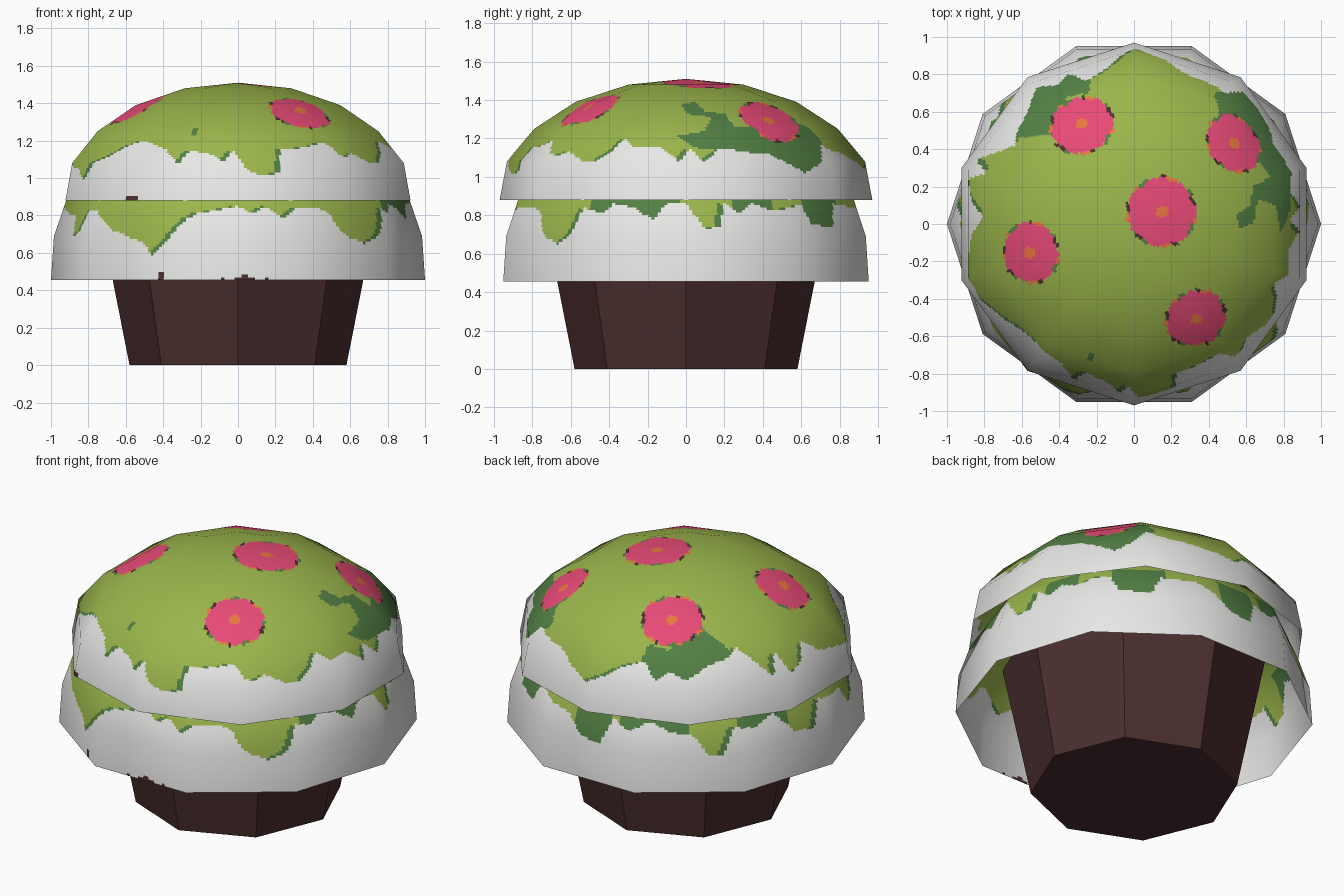
import bpy, bmesh, math
from mathutils import Vector

if "Cube" in bpy.data.objects:
    bpy.data.objects.remove(bpy.data.objects["Cube"])

# ---- materials -------------------------------------------------------------
def mat(name, r, g, b):
    m = bpy.data.materials.new(name)
    lin = lambda c: (c / 255 / 12.92) if c < 11 else ((c / 255 + 0.055) / 1.055) ** 2.4
    m.diffuse_color = (lin(r), lin(g), lin(b), 1)
    m.use_nodes = True
    m.node_tree.nodes["Principled BSDF"].inputs["Base Color"].default_value = m.diffuse_color
    return m

MATS = [mat("white", 241, 241, 240), mat("leaf_green", 154, 181, 75),
        mat("dark_green", 82, 128, 68), mat("flower_pink", 233, 75, 120),
        mat("flower_orange", 232, 120, 60), mat("dark_brown", 76, 46, 47)]
WHITE, LEAF, DARK, PINK, ORANGE, BROWN = range(6)

# ---- painted drip outlines: (angle in degrees, height of the edge) -----------
UPPER_DRIP = [(-154, .98), (-150, 1.08), (-143, 1.12), (-136, 1.17), (-127, 1.20), (-117, 1.15),
    (-111, 1.07), (-108, 1.15), (-98, 1.12), (-95, 1.08), (-92, 1.15), (-89, 1.09), (-86, 1.03),
    (-80, 1.015), (-76, 1.03), (-74, 1.15), (-63, 1.165), (-56, 1.19), (-53, 1.13), (-50, 1.11),
    (-45, 1.13), (-37, 1.08), (-32, 1.08), (-27, 1.13), (-23, 1.2), (-18, 1.15), (-9, 1.15),
    (-2, 1.08), (1, 1.15), (6, 1.08), (12, 1.15), (20, 1.13), (30, 1.12), (37, 1.07), (43, 1.02),
    (50, 1.07), (55, 1.17), (60, 1.14), (70, 1.13), (80, 1.08), (88, 1.04), (95, 1.10), (100, 1.14),
    (108, 1.18), (114, 1.1), (119, 1.15), (125, 1.12), (133, 1.17), (143, 1.20), (146, 1.24),
    (150, 1.2), (158, 1.08), (161, 1.2), (165, 1.08), (172, 1.1), (177, 1.18), (184, 1.1),
    (191, 1.08), (196, 1.07), (202, 1.05)]
LOWER_DRIP = [(-160, .68), (-155, .72), (-151, .83), (-144, .83), (-137, .73), (-129, .69),
    (-123, .66), (-119, .59), (-115, .64), (-112, .69), (-107, .78), (-104, .81), (-97, .83),
    (-90, .85), (-85, .81), (-80, .85), (-75, .78), (-70, .84), (-62, .84), (-57, .81), (-53, .7),
    (-45, .65), (-38, .7), (-35, .84), (-28, .81), (-25, .86), (-18, .84), (-11, .78), (-6, .86),
    (0, .86), (6, .73), (11, .74), (13, .86), (18, .81), (23, .86), (31, .82), (41, .86), (45, .75),
    (56, .74), (60, .86), (70, .84), (80, .80), (86, .70), (94, .69), (98, .84), (105, .8),
    (112, .86), (120, .80), (128, .78), (133, .67), (138, .68), (142, .83), (150, .8), (158, .85),
    (166, .72), (174, .70), (178, .85), (190, .8), (196, .80)]

def drip_table(pts):
    """Half-degree lookup table of a periodic outline."""
    pts = pts + [(pts[0][0] + 360, pts[0][1])]
    table = [0] * 720
    for (a, za), (b, zb) in zip(pts, pts[1:]):
        for h in range(2 * a, 2 * b):
            table[h % 720] = za + (zb - za) * (h / 2 - a) / (b - a)
    return table

def drip_colour(table, ang, z):
    """White below the outline, a dark edge on one side of each drip."""
    i = int(round(ang * 2))
    if z < table[i % 720]:
        return WHITE
    return DARK if z < table[(i + 4) % 720] else LEAF

def in_poly(x, y, poly):
    inside = False
    for (ax, ay), (bx, by) in zip(poly, poly[1:] + poly[:1]):
        if (ay > y) != (by > y) and x < (bx - ax) * (y - ay) / (by - ay) + ax:
            inside = not inside
    return inside

# ---- dark leaf patches (plan outlines) and flowers ----------------------------
PATCHES = [[(.43, .69), (.58, .82), (.74, .66), (.9, .35), (.92, .2), (.84, .17), (.83, .05),
            (.78, -.04), (.76, .10), (.66, .13), (.64, .01), (.56, -.03), (.55, .05), (.62, .10),
            (.64, .21), (.74, .25), (.68, .32), (.48, .50)],
           [(-.62, .46), (-.64, .66), (-.48, .85), (-.22, .92), (-.24, .70), (-.36, .68), (-.40, .48)]]
FLOWERS = [(.15, .065, 1.50, .185), (.54, .435, 1.30, .165), (-.28, .535, 1.36, .17),
           (-.56, -.155, 1.38, .165), (.335, -.51, 1.36, .165)]

def upper_colour(c, ang):
    for x, y, z, r in FLOWERS:
        d = (c - Vector((x, y, z))).length
        if d < r * 1.12:
            phi = math.atan2(c.y - y, c.x - x)
            edge = r * (.97 + .05 * math.cos(7 * phi))
            if d < .032:
                return ORANGE
            if d < edge:
                return PINK
            if d < edge + .018 and math.cos(7 * phi) < .2:
                return (BROWN, DARK, ORANGE)[int((phi + 4) * 2.2) % 3]
    if c.z < .9 and -129 < ang < -124:
        return BROWN
    if math.hypot(c.x + .23, c.y + .71) < .02:
        return DARK
    col = drip_colour(UPPER_T, ang, c.z)
    if col == LEAF and any(in_poly(c.x, c.y, p) for p in PATCHES):
        return DARK
    return col

DARK_ARCS = [(-33, -2), (16, 30), (42, 62), (82, 98), (101, 126), (143, 164)]

def lower_colour(c, ang):
    if c.y < 0 and (c.z < .50 and abs(c.x + .41) < .015 or
                    c.z < .468 + .012 * math.sin(c.x * 40) and -.09 < c.x < .16):
        return BROWN
    col = drip_colour(LOWER_T, ang, c.z)
    if col == LEAF and c.z < .93 and any(a < ang < b for a, b in DARK_ARCS):
        return DARK
    return col

UPPER_T, LOWER_T = drip_table(UPPER_DRIP), drip_table(LOWER_DRIP)

# ---- ten-sided open dome, finely divided so the paint can be cut into it --------
def dome(name, profile, turn, colour, sides=10, nu=34, nv=16):
    segn = []
    for (r0, z0), (r1, z1) in zip(profile, profile[1:]):
        segn.append(Vector((z1 - z0, r0 - r1)).normalized())
    ringn = [segn[0]] + [(a + b).normalized() for a, b in zip(segn, segn[1:])] + [Vector((0, 1))]
    cols = sides * nu
    spokes = []
    for k in range(cols):
        a0, a1 = (turn + (k // nu + i) * math.tau / sides for i in (0, 1))
        t = (k % nu) / nu
        spokes.append(Vector((math.cos(a0), math.sin(a0))).lerp(Vector((math.cos(a1), math.sin(a1))), t))
    verts, norms, faces = [], [], []
    rows = (len(profile) - 1) * nv
    for j in range(rows):
        s, t = j // nv, (j % nv) / nv
        r, z = Vector(profile[s]).lerp(Vector(profile[s + 1]), t)
        n = ringn[s].lerp(ringn[s + 1], t)
        for d in spokes:
            u = d.normalized()
            verts.append(Vector((d.x * r, d.y * r, z)))
            norms.append(Vector((u.x * n.x, u.y * n.x, n.y)).normalized())
    verts.append(Vector((0, 0, profile[-1][1])))
    norms.append(Vector((0, 0, 1)))
    for j in range(rows):
        for k in range(cols):
            a, b = j * cols + k, j * cols + (k + 1) % cols
            faces.append((a, b, b + cols, a + cols) if j < rows - 1 else (a, b, len(verts) - 1))
    me = bpy.data.meshes.new(name)
    me.from_pydata(verts, [], faces)
    for m in MATS:
        me.materials.append(m)
    for p in me.polygons:
        c = p.center
        p.material_index = colour(c, math.degrees(math.atan2(c.y, c.x)))
        p.use_smooth = True
    me.normals_split_custom_set_from_vertices(norms)
    ob = bpy.data.objects.new(name, me)
    bpy.context.collection.objects.link(ob)

dome("upper_foliage", [(.97, .88), (.932, 1.08), (.79, 1.25), (.575, 1.39), (.3, 1.48), (0, 1.51)],
     math.radians(18), upper_colour)
dome("lower_foliage", [(1, .455), (.984, .69), (.915, .89), (.78, 1.05), (.57, 1.17), (.3, 1.25), (0, 1.28)],
     0, lower_colour)

# ---- eight-sided trunk, flat shaded, widening up into the foliage ---------------
bm = bmesh.new()
bmesh.ops.create_cone(bm, cap_ends=True, segments=8, radius1=.58, radius2=.738, depth=.8)
bmesh.ops.translate(bm, verts=bm.verts, vec=(0, 0, .4))
me = bpy.data.meshes.new("trunk")
bm.to_mesh(me)
bm.free()
me.materials.append(MATS[BROWN])
bpy.context.collection.objects.link(bpy.data.objects.new("trunk", me))
